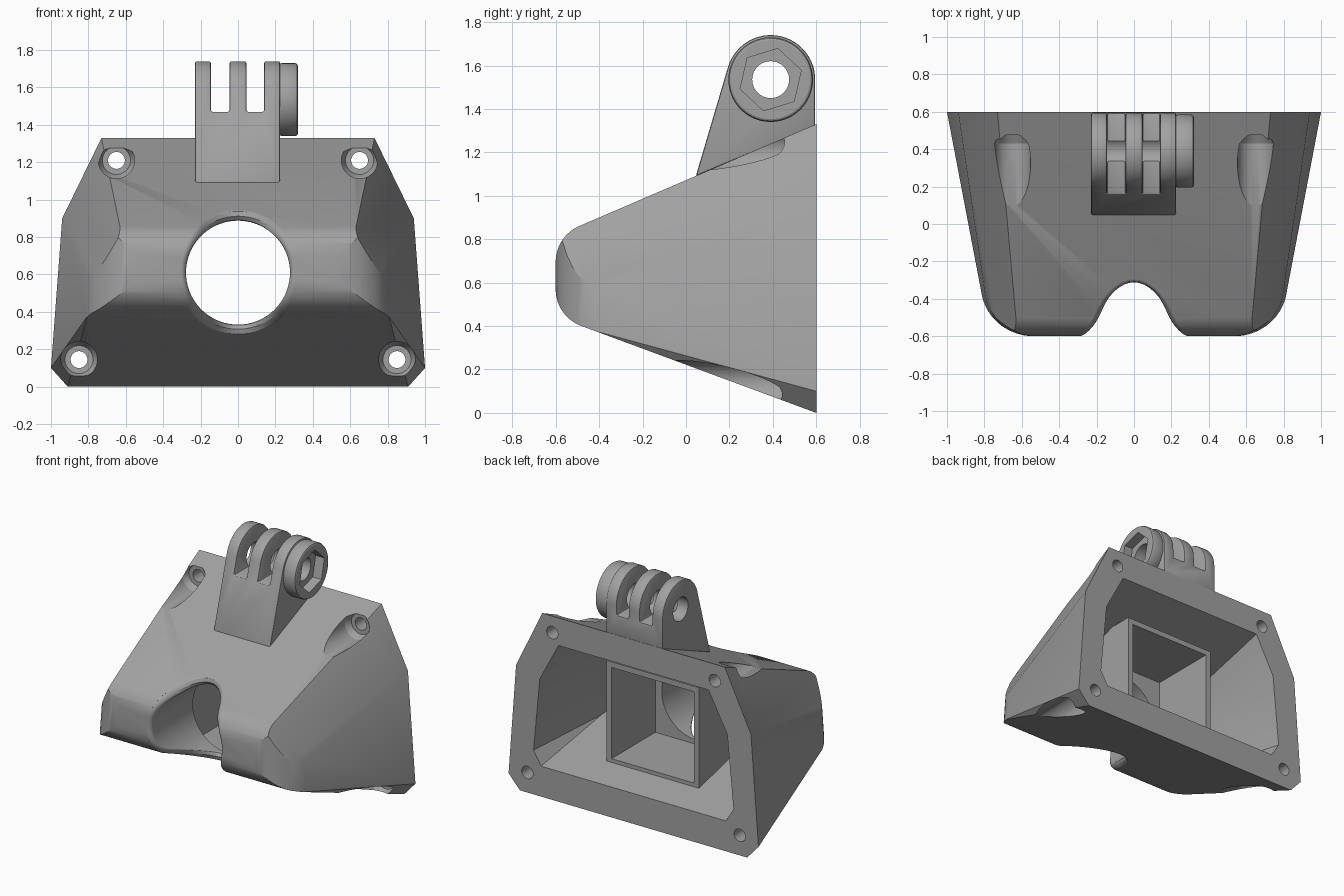
import bpy, bmesh, math
from mathutils import Vector as V

if "Cube" in bpy.data.objects:
    bpy.data.objects.remove(bpy.data.objects["Cube"])

grey = bpy.data.materials.new("grey plastic")
grey.diffuse_color = (0.36, 0.36, 0.36, 1)
grey.use_nodes = True
grey.node_tree.nodes["Principled BSDF"].inputs["Base Color"].default_value = grey.diffuse_color


def finish(name, bm):
    bmesh.ops.recalc_face_normals(bm, faces=bm.faces)
    me = bpy.data.meshes.new(name)
    bm.to_mesh(me)
    bm.free()
    me.materials.append(grey)
    ob = bpy.data.objects.new(name, me)
    bpy.context.collection.objects.link(ob)
    return ob


def loft(name, rings):
    """Closed solid skinned through rings of equal point count."""
    bm = bmesh.new()
    rows = [[bm.verts.new(p) for p in ring] for ring in rings]
    n = len(rows[0])
    for a, b in zip(rows, rows[1:]):
        for i in range(n):
            bm.faces.new((a[i], a[(i + 1) % n], b[(i + 1) % n], b[i]))
    bm.faces.new(rows[0])
    bm.faces.new(rows[-1])
    return finish(name, bm)


def box(name, lo, hi):
    ring = lambda z: [V((lo[0], lo[1], z)), V((hi[0], lo[1], z)), V((hi[0], hi[1], z)), V((lo[0], hi[1], z))]
    return loft(name, [ring(lo[2]), ring(hi[2])])


def apply_mods(ob):
    dg = bpy.context.evaluated_depsgraph_get()
    me = bpy.data.meshes.new_from_object(ob.evaluated_get(dg))
    ob.modifiers.clear()
    ob.data = me


def cut(ob, cutter):
    m = ob.modifiers.new("cut", 'BOOLEAN')
    m.operation, m.object, m.solver = 'DIFFERENCE', cutter, 'EXACT'
    apply_mods(ob)
    bpy.data.objects.remove(cutter)


def bevel(ob, width):
    m = ob.modifiers.new("bevel", 'BEVEL')
    m.width, m.segments, m.angle_limit = width, 2, math.radians(40)
    apply_mods(ob)


def plane3(a, b, c):
    """Outward plane (point, normal) through three points."""
    a, b, c = V(a), V(b), V(c)
    n = (b - a).cross(c - a).normalized()
    return (a, n if n.dot(a - V((0, 0, 0.6))) > 0 else -n)


def mirror(pl):
    return [pl, tuple(V((-v.x, v.y, v.z)) for v in pl)]


def fillet(p, q, r, steps=10):
    """Tangent planes that round the edge between planes p and q."""
    (a, n), (b, m) = p, q
    d1, d2, k = n.dot(a) - r, m.dot(b) - r, n.dot(m)
    c = n * ((d1 - k * d2) / (1 - k * k)) + m * ((d2 - k * d1) / (1 - k * k))
    out = []
    for i in range(1, steps):
        t = n.slerp(m, i / steps) if hasattr(n, "slerp") else n.lerp(m, i / steps).normalized()
        out.append((c + t * r, t))
    return out


def convex(name, lo, hi, planes):
    """Box trimmed by planes."""
    ob = box(name, lo, hi)
    bm = bmesh.new()
    bm.from_mesh(ob.data)
    bpy.data.objects.remove(ob)
    for co, no in planes:
        bmesh.ops.bisect_plane(bm, geom=bm.verts[:] + bm.edges[:] + bm.faces[:], dist=1e-5,
                               plane_co=co, plane_no=no, clear_outer=True)
        rim = [e for e in bm.edges if e.is_boundary]
        if rim:
            bmesh.ops.holes_fill(bm, edges=rim, sides=0)
    return finish(name, bm)


# Housing: tapered shell with a rounded nose and chamfered corners
top = (V((0, 0.6, 1.33)), V((0, -0.43, 1)).normalized())
bottom = (V((0, 0.6, 0)), V((0, -0.37, -1)).normalized())
nose = (V((0, -0.6, 0)), V((0, -1, 0)))
side = (V((1, 0.6, 0.1)), V((1, -0.17, 0.075)).normalized())
planes = [top, bottom] + fillet(top, nose, 0.18) + fillet(bottom, nose, 0.18) + mirror(side)
for s in mirror(side):
    planes += fillet(s, nose, 0.27)
planes += mirror(plane3((0.73, 0.6, 1.33), (0.94, 0.6, 0.9), (0.63, -0.5, 0.86)))
planes += mirror(plane3((0.91, 0.6, 0), (1, 0.6, 0.1), (0.8, -0.48, 0.4)))
housing = convex("housing", (-1.2, -0.6, -0.1), (1.2, 0.6, 1.4), planes)

# Rear cavity, leaving the square inner tube standing
cav = [(V((0, 0.6, 1.13)), V((0, -0.333, 1)).normalized()),
       (V((0, 0.6, 0.22)), V((0, -0.24, -1)).normalized())]
cav += mirror((V((0.8, 0.6, 0.32)), V((1, -0.17, 0.094)).normalized()))
cav += mirror(plane3((0.6, 0.6, 1.13), (0.75, 0.6, 0.85), (0.53, -0.5, 0.75)))
cav += mirror(plane3((0.74, 0.6, 0.22), (0.8, 0.6, 0.32), (0.66, -0.4, 0.46)))
cavity = convex("cavity_cutter", (-1, -0.42, 0), (1, 0.7, 1.4), cav)
cut(cavity, box("tube_block", (-0.37, -0.8, 0.1), (0.37, 0.38, 1.0)))
cut(housing, cavity)
cut(housing, box("tube_cutter", (-0.33, -0.12, 0.30), (0.33, 0.5, 0.96)))


# Round front window with a filleted rim following the nose
def surface_y(x, z):
    return max([-0.6] + [(n.x * (x - c.x) + n.z * (z - c.z)) / -n.y + c.y for c, n in planes if n.y < -0.05])


R, ZC, RF, N, K = 0.278, 0.61, 0.03, 72, 8
rings = [[] for _ in range(K + 3)]
for i in range(N):
    a = 2 * math.pi * i / N
    ca, sa = math.cos(a), math.sin(a)
    f = lambda r: surface_y(r * ca, ZC + r * sa)
    u = V((0.05, f(R + 0.05) - f(R))).normalized()
    half = math.acos(max(-1, min(1, u.y))) / 2
    wall = V((0, 1))
    centre = V((R, f(R))) + (u + wall).normalized() * (RF / math.sin(half))
    tang = RF / math.tan(half)
    t1, t2 = V((R, f(R))) + u * tang - centre, V((R, f(R) + tang)) - centre
    prof = [V((centre.x + t1.x, -1))]
    for k in range(K + 1):
        d = (t1.normalized().lerp(t2.normalized(), k / K)).normalized()
        prof.append(centre + d * RF)
    prof.append(V((R, 0.1)))
    for ring, p in zip(rings, prof):
        ring.append(V((p.x * ca, p.y, ZC + p.x * sa)))
cut(housing, loft("window_cutter", rings))


def circle(axis, at, r, pos, n=40, start=0.0):
    pts = []
    for i in range(n):
        a = start + 2 * math.pi * i / n
        c, s = r * math.cos(a), r * math.sin(a)
        pts.append(V((pos[0] + c, at, pos[1] + s)) if axis == 'y' else V((at, pos[0] + c, pos[1] + s)))
    return pts


# Four counterbored screw holes
for sx in (-1, 1):
    for x, z in ((0.65, 1.21), (0.85, 0.145)):
        prof = [(0.097, -0.5), (0.097, 0.43), (0.075, 0.475), (0.045, 0.476), (0.045, 0.75)]
        cut(housing, loft("screw_cutter", [circle('y', y, r, (sx * x, z)) for r, y in prof]))

# Mounting bracket: teardrop profile slotted into three prongs
C, PR = V((0.39, 1.535)), 0.205
foot = V((0.045, 1.09))
d = foot - C
tangent = math.atan2(d.y, d.x) % (2 * math.pi) - math.acos(PR / d.length)
outline = [foot, V((0.595, 1.322))]
outline += [C + PR * V((math.cos(tangent * i / 28), math.sin(tangent * i / 28))) for i in range(29)]
bracket = loft("mount_prongs", [[V((x, p.x, p.y)) for p in outline] for x in (-0.23, 0.225)])
for x0, x1 in ((-0.145, -0.045), (0.045, 0.14)):
    cut(bracket, box("slot_cutter", (x0, -0.2, 1.47), (x1, 0.9, 2)))
bevel(bracket, 0.01)
cut(bracket, loft("pin_cutter", [circle('x', x, 0.085, C) for x in (-0.5, 0.5)]))

# Nut boss with a hexagonal pocket on the outer prong
boss = loft("nut_boss", [circle('x', x, r, C, 56) for x, r in
                         ((0.22, 0.19), (0.235, 0.195), (0.305, 0.195), (0.316, 0.19), (0.32, 0.182))])
cut(boss, loft("hex_cutter", [circle('x', x, 0.147, C, 6, math.radians(17)) for x in (0.25, 0.5)]))
cut(boss, loft("pin_cutter", [circle('x', x, 0.085, C) for x in (0, 0.5)]))

# Smooth rounded areas, keep hard edges
for ob in (housing, bracket, boss):
    bpy.ops.object.select_all(action='DESELECT')
    ob.select_set(True)
    bpy.context.view_layer.objects.active = ob
    bpy.ops.object.shade_smooth_by_angle(angle=math.radians(25))
